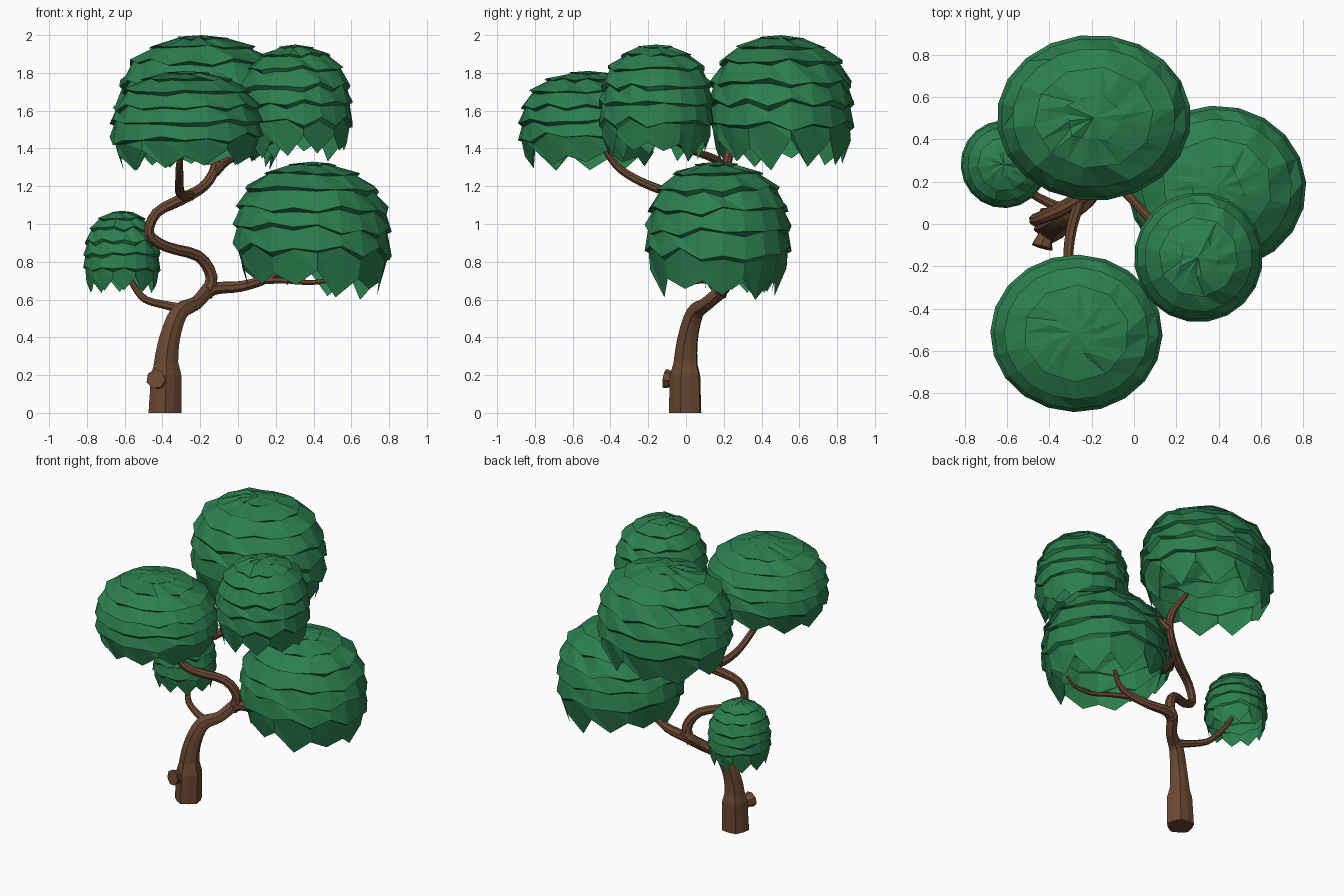
import bpy, bmesh, math, random
from mathutils import Vector

if "Cube" in bpy.data.objects:
    bpy.data.objects.remove(bpy.data.objects["Cube"])

random.seed(5)


def material(name, rgb):
    m = bpy.data.materials.new(name)
    m.diffuse_color = (*rgb, 1)
    m.use_nodes = True
    m.node_tree.nodes["Principled BSDF"].inputs["Base Color"].default_value = m.diffuse_color
    return m


LEAF = material("leaf green", (0.025, 0.212, 0.077))
BARK = material("bark brown", (0.150, 0.066, 0.033))

# Leaf layers: (hem radius, hem depth, waviness, polygon sides), as fractions of the clump
LAYERS = [(0.32, 0.022, 0.010, 5), (0.62, 0.085, 0.016, 10), (0.84, 0.20, 0.025, 20),
          (0.96, 0.35, 0.03, 20), (1.0, 0.50, 0.035, 20), (1.0, 0.66, 0.045, 20),
          (0.87, 0.88, 0.11, 20)]
N = 20


def foliage(name, x0, x1, y0, y1, z0, z1, sx=0.0, sy=0.0):
    """Open dome of overlapping shingle layers with zigzag hems, drooping by sx and sy."""
    bm = bmesh.new()
    cx, cy, rx, ry, h = (x0 + x1) / 2, (y0 + y1) / 2, (x1 - x0) / 2, (y1 - y0) / 2, z1 - z0
    turn = random.random() * math.tau

    def vert(a, r, t):
        x, y = rx * r * math.cos(a + turn), ry * r * math.sin(a + turn)
        return bm.verts.new((cx + x, cy + y, z1 - h * t - (sx * x + sy * y) * t))

    top = vert(0, 0, 0)
    prev = None
    for k, (r, t, wave, sides) in enumerate(LAYERS):
        last = k == len(LAYERS) - 1
        hem, inner = [], []
        for i in range(N):
            a = math.tau * i / N
            step = math.tau / sides
            rr = r * (math.cos(step / 2) / math.cos(a % step - step / 2) if sides < N else 1)
            zig = (1 if (i + k) % 2 else -1) * random.uniform(-0.3, 1.1)
            if last:                      # the lowest tips curl inwards
                zig = (1 if i % 2 else -1) * random.uniform(0.2, 1.1)
                rr -= 0.08 * zig
            tt = t + wave * zig
            hem.append(vert(a, rr, tt))
            if not last:
                inner.append(vert(a, rr * 0.945, tt + random.uniform(0, 0.04) * min(1, 0.3 + k / 3)))
        for i in range(N):
            j = (i + 1) % N
            if prev is None:
                bm.faces.new((top, hem[i], hem[j]))
            else:
                bm.faces.new((prev[i], hem[i], hem[j]))
                bm.faces.new((prev[i], hem[j], prev[j]))
            if not last:                  # ledge tucked under the hem
                bm.faces.new((hem[i], inner[i], inner[j], hem[j]))
        prev = inner
    me = bpy.data.meshes.new(name)
    bm.to_mesh(me)
    bm.free()
    me.materials.append(LEAF)
    ob = bpy.data.objects.new(name, me)
    bpy.context.collection.objects.link(ob)


def spline_point(p, i, u):
    """Catmull-Rom interpolation of (x, y, z, radius) points."""
    a, b, c, d = (Vector(p[max(0, min(len(p) - 1, i + o))]) for o in (-1, 0, 1, 2))
    return 0.5 * (2 * b + (c - a) * u + (2 * a - 5 * b + 4 * c - d) * u * u
                  + (3 * b - a - 3 * c + d) * u ** 3)


def limb(name, pts, sides=8, sub=3, rib=0.0):
    """Faceted tube along a smooth path, with optional bark ribs."""
    path = [spline_point(pts, i, s / sub) for i in range(len(pts) - 1) for s in range(sub)]
    path.append(Vector(pts[-1]))
    bm = bmesh.new()
    prev, side = None, None
    for i, p in enumerate(path):
        d = (path[min(i + 1, len(path) - 1)] - path[max(i - 1, 0)]).to_3d().normalized()
        if side is None:
            side = d.orthogonal().normalized()
            if pts[0][2] == 0:            # trunk parts stand flat on the ground
                d = Vector((0, 0, 1))
                side = Vector((1, 0, 0))
        side = (side - d * side.dot(d)).normalized()
        up = d.cross(side)
        ring = []
        for k in range(sides):
            a = math.tau * (k + 0.5) / sides
            r = p[3] * (1 + rib * (1 if k % 2 else -1))
            ring.append(bm.verts.new(p.to_3d() + r * (side * math.cos(a) + up * math.sin(a))))
        if prev:
            for k in range(sides):
                j = (k + 1) % sides
                bm.faces.new((prev[k], prev[j], ring[j], ring[k]))
        else:
            bm.faces.new(ring[::-1])
        prev = ring
    bm.faces.new(prev)
    me = bpy.data.meshes.new(name)
    bm.to_mesh(me)
    bm.free()
    me.materials.append(BARK)
    ob = bpy.data.objects.new(name, me)
    bpy.context.collection.objects.link(ob)


# Foliage clumps
foliage("back_foliage", -0.65, 0.27, 0.11, 0.895, 1.28, 2.0, 0, 0.04)
foliage("front_foliage", -0.68, 0.135, -0.89, -0.145, 1.27, 1.81, -0.03)
foliage("upper_right_foliage", 0.0, 0.61, -0.465, 0.15, 1.33, 1.95)
foliage("lower_right_foliage", -0.03, 0.815, -0.22, 0.56, 0.62, 1.33, 0.09)
foliage("left_foliage", -0.82, -0.41, 0.075, 0.49, 0.61, 1.07)

# Trunk, its thicker foot and a sawn-off stub
limb("trunk", [(-0.39, 0, 0, .08), (-0.385, 0, 0.2, .068), (-0.365, 0.01, 0.38, .055),
               (-0.31, 0.05, 0.53, .046), (-0.22, 0.11, 0.58, .036),
               (-0.16, 0.19, 0.65, .036), (-0.12, 0.2, 0.69, .03)], 10, 3, 0.06)
limb("trunk_foot", [(-0.387, 0, 0, .086), (-0.38, 0, 0.20, .080), (-0.378, 0, 0.29, .056)],
     10, 1, 0.06)
limb("trunk_stub", [(-0.39, -0.02, 0.15, .045), (-0.425, -0.075, 0.175, .042),
                    (-0.435, -0.11, 0.18, .053)], 7, 1)

# Branches
limb("winding_branch", [(-0.17, 0.18, 0.62, .036), (-0.14, 0.19, 0.72, .034),
                        (-0.21, 0.15, 0.83, .03), (-0.38, 0.06, 0.88, .028),
                        (-0.47, 0.02, 0.95, .028), (-0.43, 0.03, 1.06, .028),
                        (-0.30, 0.09, 1.13, .032), (-0.18, 0.17, 1.20, .028),
                        (-0.12, 0.21, 1.30, .026), (-0.13, 0.24, 1.40, .024),
                        (-0.17, 0.33, 1.50, .016)])
limb("front_branch", [(-0.25, 0.12, 1.15, .028), (-0.29, 0.0, 1.15, .027),
                      (-0.31, -0.13, 1.18, .025), (-0.31, -0.27, 1.24, .023),
                      (-0.31, -0.37, 1.31, .02), (-0.30, -0.44, 1.41, .014)])
limb("upper_right_branch", [(-0.12, 0.21, 1.27, .024), (-0.05, 0.16, 1.34, .023),
                            (0.07, 0.03, 1.39, .02), (0.19, -0.06, 1.45, .017),
                            (0.28, -0.13, 1.56, .013)])
limb("lower_right_branch", [(-0.18, 0.17, 0.63, .034), (-0.11, 0.20, 0.66, .034),
                            (0.02, 0.18, 0.67, .03), (0.15, 0.14, 0.71, .026),
                            (0.23, 0.13, 0.76, .02), (0.28, 0.14, 0.85, .014)])
limb("lower_right_twig", [(0.12, 0.15, 0.70, .02), (0.26, 0.08, 0.70, .016),
                          (0.39, 0.02, 0.69, .014), (0.50, 0.0, 0.71, .012),
                          (0.56, 0.0, 0.76, .01)], 6)
limb("left_branch", [(-0.29, 0.06, 0.55, .03), (-0.38, 0.09, 0.57, .024),
                     (-0.49, 0.15, 0.60, .02), (-0.55, 0.22, 0.67, .017),
                     (-0.60, 0.27, 0.76, .012)])
